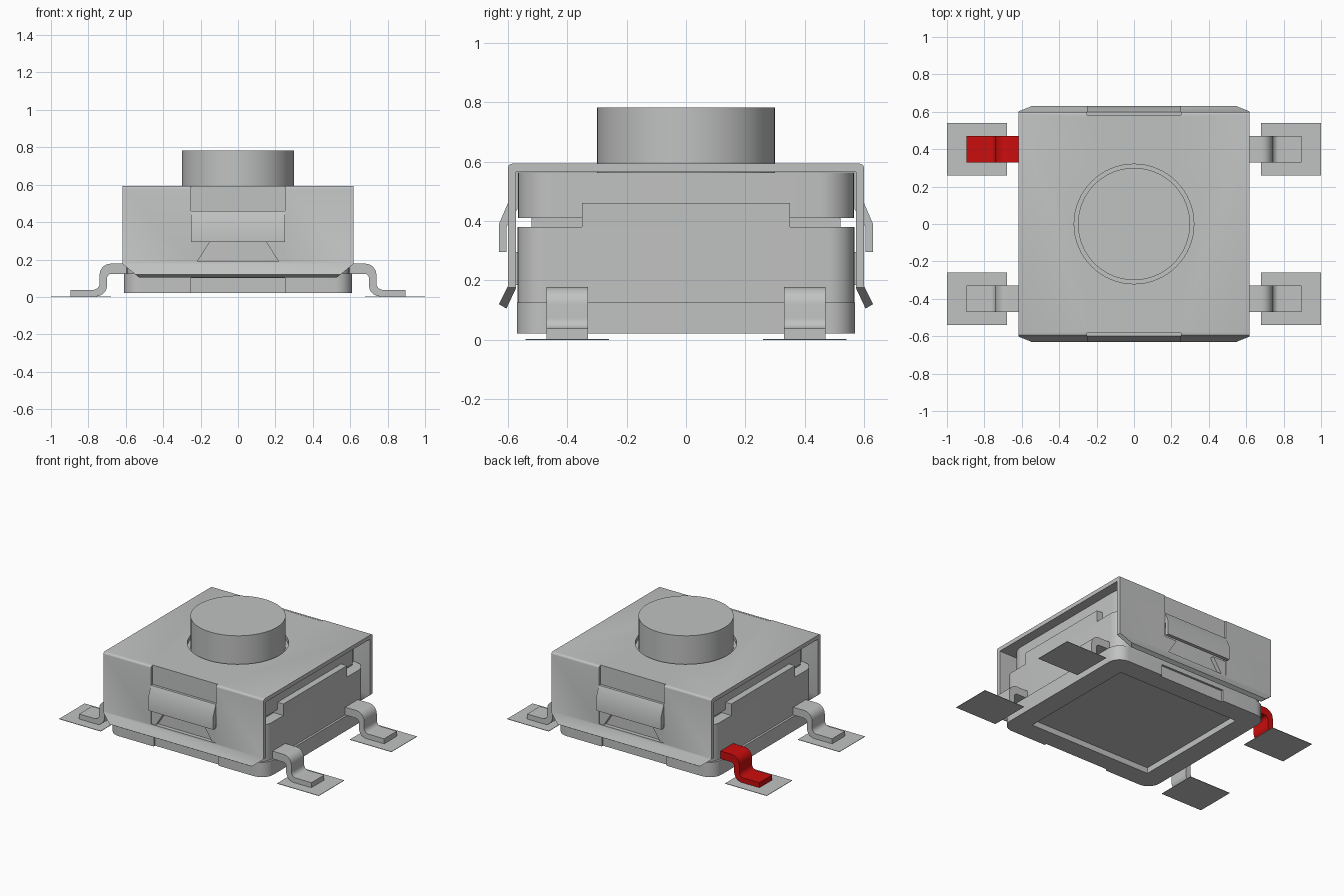
import bpy, bmesh, math
from mathutils import Vector

if "Cube" in bpy.data.objects:
    bpy.data.objects.remove(bpy.data.objects["Cube"], do_unlink=True)


def material(name, rgb):
    m = bpy.data.materials.new(name)
    m.use_nodes = True
    m.diffuse_color = (*rgb, 1)
    m.node_tree.nodes["Principled BSDF"].inputs["Base Color"].default_value = (*rgb, 1)
    return m


GREY = material("light grey", (0.53, 0.54, 0.535))
RED = material("red", (0.60, 0.004, 0.004))


def prism(name, pts, lo, hi, axis="z"):
    """Extrude a 2D outline along an axis: z takes (x, y), x takes (y, z), y takes (x, z)."""
    place = {"z": lambda a, b, t: (a, b, t),
             "x": lambda a, b, t: (t, a, b),
             "y": lambda a, b, t: (a, t, b)}[axis]
    bm = bmesh.new()
    face = bm.faces.new([bm.verts.new(place(a, b, lo)) for a, b in pts])
    ext = bmesh.ops.extrude_face_region(bm, geom=[face])["geom"]
    bmesh.ops.translate(bm, verts=[v for v in ext if isinstance(v, bmesh.types.BMVert)],
                        vec=Vector(place(0, 0, hi - lo)))
    bmesh.ops.recalc_face_normals(bm, faces=bm.faces)
    me = bpy.data.meshes.new(name)
    bm.to_mesh(me)
    bm.free()
    ob = bpy.data.objects.new(name, me)
    bpy.context.collection.objects.link(ob)
    return ob


def arc(cx, cy, r, a0, a1, n=8):
    return [(cx + r * math.cos(math.radians(a0 + (a1 - a0) * i / n)),
             cy + r * math.sin(math.radians(a0 + (a1 - a0) * i / n))) for i in range(n + 1)]


def rounded(hx, hy, r):
    return (arc(hx - r, hy - r, r, 0, 90) + arc(r - hx, hy - r, r, 90, 180)
            + arc(r - hx, r - hy, r, 180, 270) + arc(hx - r, r - hy, r, 270, 360))


def rect(x0, x1, y0, y1):
    return [(x0, y0), (x1, y0), (x1, y1), (x0, y1)]


def circle(r, n=64):
    return arc(0, 0, r, 0, 360, n)[:-1]


def activate(ob):
    bpy.ops.object.select_all(action="DESELECT")
    ob.select_set(True)
    bpy.context.view_layer.objects.active = ob


def cut(ob, cutters):
    activate(ob)
    for c in cutters:
        mod = ob.modifiers.new("cut", "BOOLEAN")
        mod.operation, mod.solver, mod.object = "DIFFERENCE", "EXACT", c
        bpy.ops.object.modifier_apply(modifier=mod.name)
        bpy.data.objects.remove(c, do_unlink=True)


def finish(ob, mat=GREY):
    ob.data.materials.clear()
    ob.data.materials.append(mat)
    activate(ob)
    bpy.ops.object.shade_smooth_by_angle(angle=math.radians(30))


# Plastic base with a shallow square pocket underneath and a notch front and back
base = prism("base", rounded(0.61, 0.57, 0.09), 0.022, 0.125)
cut(base, [prism("pocket", rect(-0.47, 0.47, -0.43, 0.43), -0.1, 0.062)]
    + [prism("notch", rect(-0.25, 0.25, *sorted((s * 0.555, s * 0.7))), -0.1, 0.1)
       for s in (-1, 1)])
finish(base)

# Plastic housing: lower block, raised middle, neck and upper block
finish(prism("housing_lower", rounded(0.595, 0.567, 0.09), 0.12, 0.38))
finish(prism("housing_raised_middle", rect(-0.595, 0.595, -0.35, 0.35), 0.37, 0.46))
finish(prism("housing_neck", rect(-0.52, 0.52, -0.52, 0.52), 0.37, 0.42))
finish(prism("housing_upper", rounded(0.55, 0.566, 0.12), 0.41, 0.564))

# Push button
finish(prism("button", circle(0.30), 0.55, 0.782))

# Bent metal cover with flared skirts, button hole, windows and clipped corners
outer = [(0.605, 0.105), (0.63, 0.12), (0.60, 0.18)] + arc(0.585, 0.578, 0.015, 0, 90, 4)
inner = [(0.572, 0.565), (0.572, 0.175)]
profile = outer + [(-y, z) for y, z in reversed(outer)]
profile += [(-y, z) for y, z in reversed(inner)] + inner
cover = prism("cover", profile, -0.617, 0.617, "x")
cutters = [prism("hole", circle(0.32), 0.4, 0.9)]
for s in (-1, 1):
    cutters.append(prism("window", rect(-0.25, 0.25, *sorted((s * 0.568, s * 0.7))), 0.19, 0.8))
    corner = [(s * 0.50, 0.085), (s * 0.53, 0.105), (s * 0.622, 0.18), (s * 0.7, 0.18),
              (s * 0.7, 0.085)]
    cutters.append(prism("corner", corner, -0.8, 0.8, "y"))
cut(cover, cutters)
finish(cover)

# Latches: a recessed strip bent outward, and the tapered window edges below it
for s, side in ((-1, "front"), (1, "back")):
    strip = [(0.568, 0.594), (0.582, 0.594), (0.582, 0.46), (0.600, 0.46), (0.63, 0.39),
             (0.63, 0.295), (0.605, 0.295), (0.605, 0.38), (0.568, 0.44)]
    finish(prism(side + "_latch", [(s * y, z) for y, z in strip], -0.25, 0.25, "x"))
    for m, hand in ((-1, "right"), (1, "left")):
        gusset = [(m * 0.15, 0.295), (m * 0.25, 0.295), (m * 0.25, 0.185), (m * 0.22, 0.185)]
        finish(prism(f"{side}_{hand}_latch_gusset", gusset,
                     *sorted((s * 0.565, s * 0.595)), "y"))

# Gull-wing leads on flat solder pads; one lead is marked red
lead = ([(0.57, 0.124), (0.57, 0.178)] + arc(0.68, 0.118, 0.06, 90, 0)
        + arc(0.775, 0.073, 0.035, 180, 270)
        + [(0.895, 0.038), (0.895, 0.003)] + arc(0.76, 0.063, 0.06, 270, 180)
        + arc(0.675, 0.099, 0.025, 0, 90))
for mx, hand in ((-1, "right"), (1, "left")):
    for my, side in ((-1, "front"), (1, "back")):
        ys = sorted((my * 0.33, my * 0.47))
        ob = prism(f"{side}_{hand}_lead", [(mx * x, z) for x, z in lead], *ys, "y")
        finish(ob, RED if (mx, my) == (-1, 1) else GREY)
        pad = rect(*sorted((mx * 0.68, mx * 1.0)), *sorted((my * 0.26, my * 0.54)))
        finish(prism(f"{side}_{hand}_pad", pad, 0.0, 0.003))
